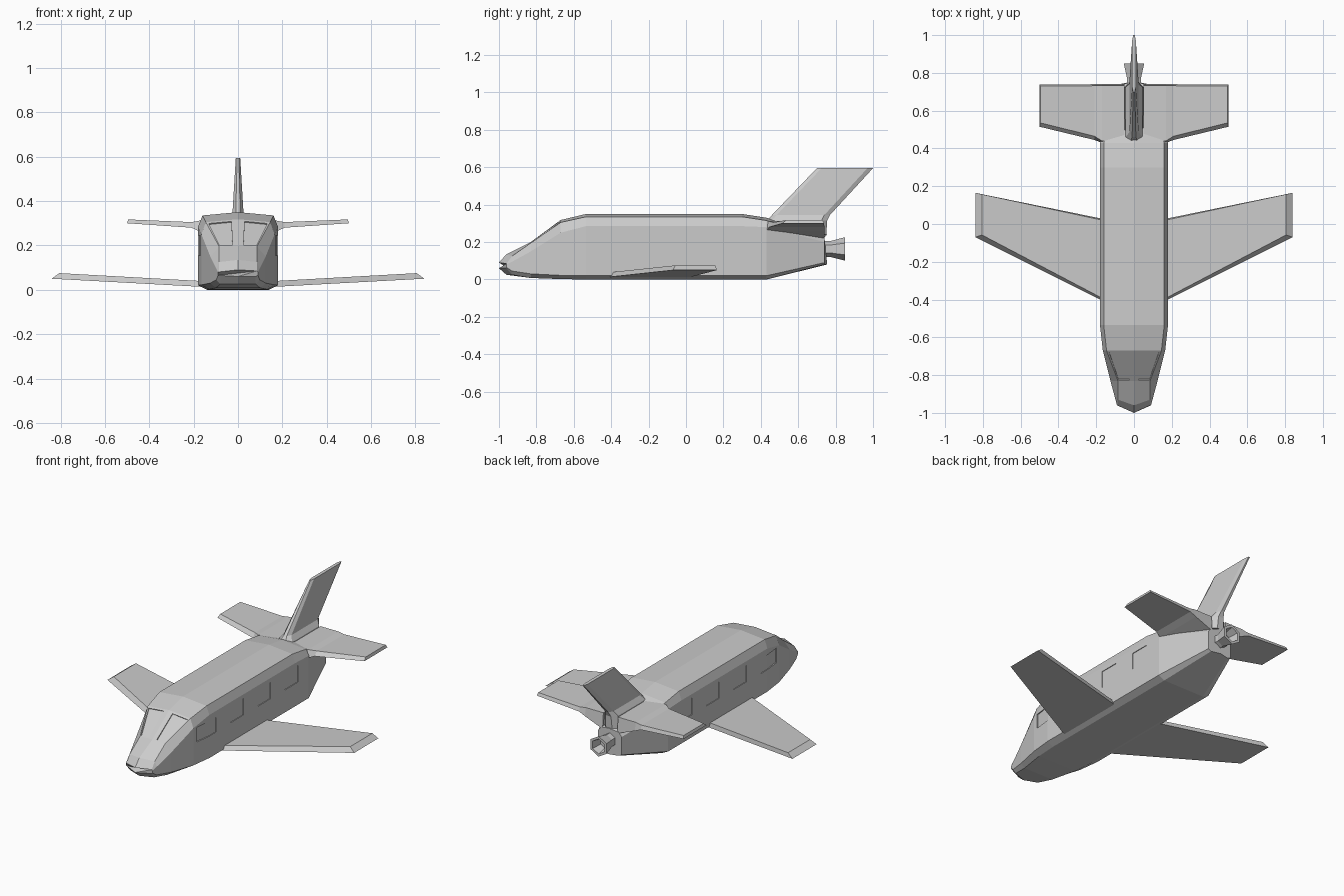
import bpy, bmesh, math
from mathutils import Vector

if "Cube" in bpy.data.objects:
    bpy.data.objects.remove(bpy.data.objects["Cube"])


def loft(name, rings, close=False):
    """Skin a row of equal-length point rings; cap the ends or join last to first."""
    bm = bmesh.new()
    vs = [[bm.verts.new(p) for p in ring] for ring in rings]
    n = len(vs[0])
    pairs = list(zip(vs, vs[1:])) + ([(vs[-1], vs[0])] if close else [])
    for a, b in pairs:
        for i in range(n):
            j = (i + 1) % n
            bm.faces.new((a[i], a[j], b[j], b[i]))
    if not close:
        bm.faces.new(vs[0])
        bm.faces.new(vs[-1])
    bmesh.ops.recalc_face_normals(bm, faces=bm.faces)
    me = bpy.data.meshes.new(name)
    bm.to_mesh(me)
    bm.free()
    ob = bpy.data.objects.new(name, me)
    bpy.context.collection.objects.link(ob)
    return ob


def mirror(ob):
    ob.modifiers.new("mirror", 'MIRROR').use_mirror_merge = False
    return ob


def carve(target, cutter):
    """Boolean-subtract the cutter, then discard it."""
    cutter.hide_render = True
    m = target.modifiers.new("cut", 'BOOLEAN')
    m.operation, m.solver, m.object = 'DIFFERENCE', 'EXACT', cutter
    bpy.context.view_layer.objects.active = target
    bpy.ops.object.modifier_apply(modifier=m.name)
    bpy.data.objects.remove(cutter)


# Fuselage: y, nose bow, half widths (belly, side, roof), heights (belly, low, shoulder, roof edge, crown)
stations = [
    (-.96, .04, .080, .090, .085, .060, .065, .080, .085, .090),
    (-.93, .03, .080, .098, .085, .025, .045, .095, .125, .135),
    (-.83, 0, .100, .125, .085, .008, .030, .150, .195, .200),
    (-.67, 0, .130, .165, .145, .002, .022, .250, .305, .318),
    (-.535, 0, .140, .180, .160, 0, .020, .285, .335, .350),
    (.30, 0, .140, .180, .160, 0, .020, .285, .335, .350),
    (.43, 0, .140, .180, .160, 0, .020, .280, .315, .330),
    (.74, -.015, .060, .080, .060, .080, .090, .200, .225, .240),
]


def hull_ring(y, bow, wb, w, wt, zb, zl, zs, zr, zt):
    right = [(wb, y, zb), (w, y, zl), (w, y, zs), (wt, y, zr)]
    left = [(-p[0], p[1], p[2]) for p in reversed(right)]
    return [(0, y - bow, zb)] + right + [(0, y - bow, zt)] + left


fuselage = loft("fuselage", [hull_ring(*s) for s in stations])

# Shallow window recesses in the sides and windscreen
slope = Vector((0, -.59, .81))
for s in (1, -1):
    for rear in (-.205, .06, .325):
        carve(fuselage, loft("window_cutter", [
            [(s * x, rear - .125, .158), (s * x, rear, .158), (s * x, rear, .26), (s * x, rear - .125, .26)]
            for x in (.176, .25)]))
    plan = [(.161, -.64), (.176, -.535), (.176, -.47), (.25, -.47), (.25, -.64)]
    carve(fuselage, loft("cockpit_window_cutter", [
        [(s * x, y, z) for x, y in plan] for z in (.155, .245)]))
    pane = [(.025, -.825, .202), (.082, -.825, .199), (.132, -.68, .299), (.03, -.68, .309)]
    carve(fuselage, loft("windscreen_cutter", [
        [Vector((s * x, y, z)) + slope * d for x, y, z in pane] for d in (-.006, .04)]))


# Main wings and tailplane: flat underside with a smaller bevelled top
def span_ring(xb, xt, front, back, zb, zt, lead=.02, trail=.008):
    return [(xb, front, zb), (xb, back, zb), (xt, back - trail, zt), (xt, front + lead, zt)]


mirror(loft("main_wings", [
    span_ring(.12, .12, -.43, .018, .011, .037, .012),
    span_ring(.84, .805, -.07, .165, .05, .075, .012)]))
mirror(loft("tailplane", [
    span_ring(.05, .05, .43, .74, .215, .312, .01),
    span_ring(.17, .17, .43, .74, .262, .312, .01),
    span_ring(.21, .21, .445, .74, .280, .305),
    span_ring(.50, .495, .515, .738, .300, .317)]))


# Tail fin with a flared foot
def fin_ring(z, front, back, hw):
    right = [(hw * .4, front, z), (hw, front + .025, z), (hw, back - .03, z), (hw * .4, back, z)]
    return right + [(-p[0], p[1], p[2]) for p in reversed(right)]


loft("tail_fin", [
    fin_ring(.24, .43, .75, .055),
    fin_ring(.315, .435, .755, .045),
    fin_ring(.345, .46, .77, .025),
    fin_ring(.595, .70, 1.0, .010)])


# Hollow six-sided engine nozzle
def nozzle_ring(y, r):
    return [(r * math.sin(a), y, .163 + r * math.cos(a))
            for a in (math.tau * i / 6 for i in range(6))]


loft("engine_nozzle", [nozzle_ring(y, r) for y, r in
                       ((.73, .042), (.77, .042), (.85, .0625), (.85, .046), (.79, .032))])
